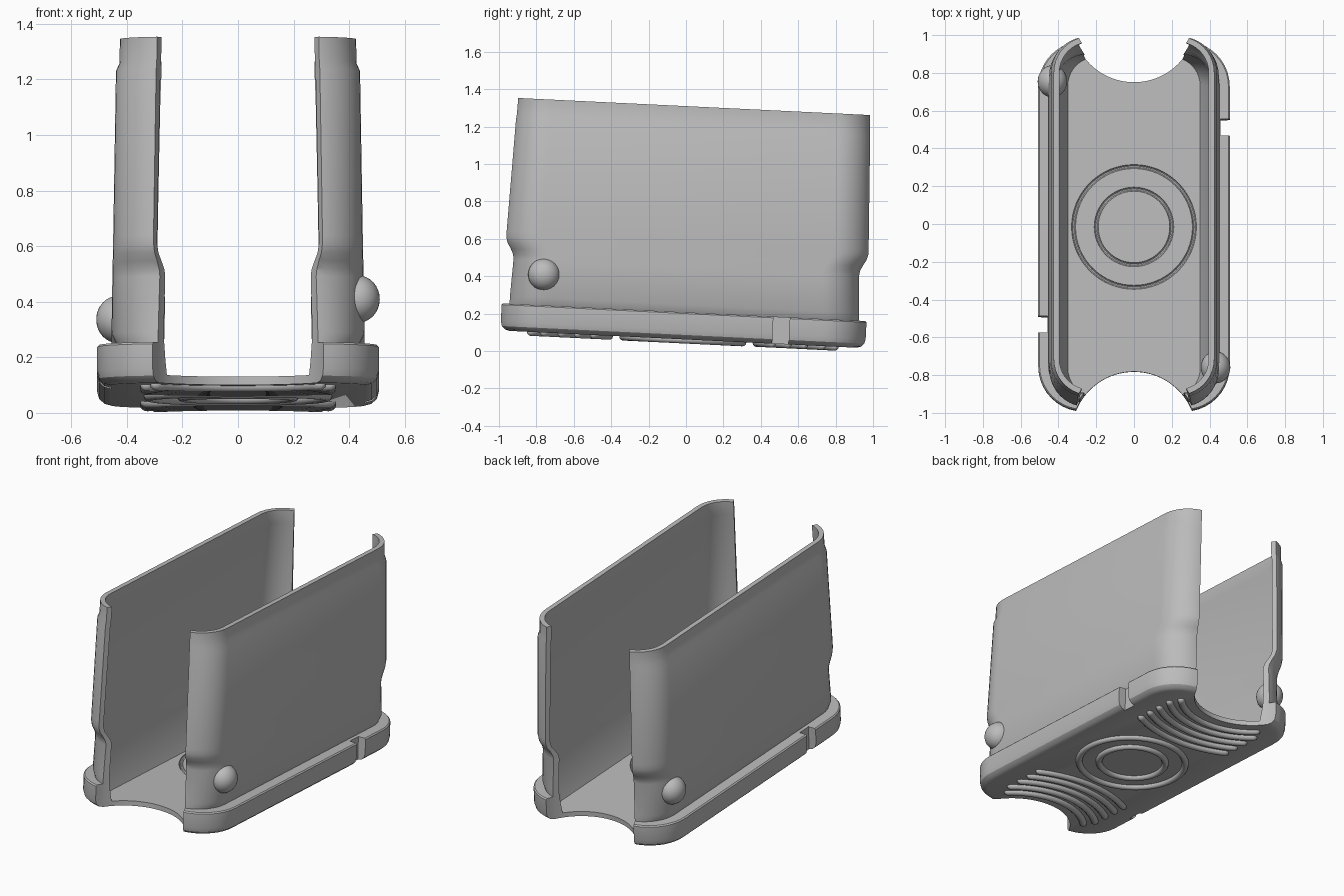
import bpy, bmesh, math
from mathutils import Matrix, Vector

if "Cube" in bpy.data.objects:
    bpy.data.objects.remove(bpy.data.objects["Cube"])

# single flat colour
grey = bpy.data.materials.new("plain_grey")
grey.diffuse_color = (0.5, 0.5, 0.5, 1)
grey.use_nodes = True
grey.node_tree.nodes["Principled BSDF"].inputs["Base Color"].default_value = grey.diffuse_color

# everything is built upright, then tilted slightly nose-down
TILT = Matrix.Translation((0, -0.017, 0.063)) @ Matrix.Rotation(-0.0485, 4, 'X')
CUT_Y, CUT_R = 1.097, 0.33      # round openings at both ends


def ring(z, hx, hy, r, n=10):
    """Rounded rectangle outline at height z."""
    pts = []
    for k, (sx, sy) in enumerate([(1, 1), (-1, 1), (-1, -1), (1, -1)]):
        for i in range(n + 1):
            a = math.pi / 2 * (k + i / n)
            pts.append((sx * (hx - r) + r * math.cos(a), sy * (hy - r) + r * math.sin(a), z))
    return pts


def loft(name, sections):
    """Skin a stack of rounded rectangles and cap both ends."""
    bm = bmesh.new()
    rows = [[bm.verts.new(p) for p in ring(*s)] for s in sections]
    m = len(rows[0])
    for a, b in zip(rows, rows[1:]):
        for i in range(m):
            j = (i + 1) % m
            bm.faces.new((a[i], a[j], b[j], b[i]))
    bm.faces.new(rows[0][::-1])
    bm.faces.new(rows[-1])
    bmesh.ops.recalc_face_normals(bm, faces=bm.faces)
    me = bpy.data.meshes.new(name)
    bm.to_mesh(me)
    bm.free()
    ob = bpy.data.objects.new(name, me)
    bpy.context.collection.objects.link(ob)
    return ob


def cut(ob, cutter):
    """Subtract the cutter from the object and remove it."""
    cutter.hide_render = True
    mod = ob.modifiers.new("cut", 'BOOLEAN')
    mod.operation, mod.solver, mod.object = 'DIFFERENCE', 'EXACT', cutter
    bpy.ops.object.select_all(action='DESELECT')
    bpy.context.view_layer.objects.active = ob
    ob.select_set(True)
    bpy.ops.object.modifier_apply(modifier=mod.name)
    bpy.data.objects.remove(cutter)


def finish(ob, name, angle=35):
    """Name, colour, smooth and tilt a finished part."""
    ob.name = name
    ob.data.materials.clear()
    ob.data.materials.append(grey)
    bpy.ops.object.select_all(action='DESELECT')
    bpy.context.view_layer.objects.active = ob
    ob.select_set(True)
    bpy.ops.object.shade_smooth_by_angle(angle=math.radians(angle))
    bpy.context.view_layer.update()
    ob.matrix_world = TILT @ ob.matrix_world


# base rim with rounded underside: z, half width, half length, corner radius
rim = [(0, .457, .93, .19), (.007, .482, .955, .215), (.024, .5, .973, .233),
       (.05, .507, .98, .24), (.138, .507, .98, .24), (.145, .5, .973, .233)]
# outer wall: undercut foot, waist, shoulder, recessed top strip
wall = [(.145, .435, .942, .2), (.185, .455, .937, .2), (.385, .452, .927, .2),
        (.41, .452, .931, .2), (.44, .451, .947, .2), (.47, .45, .968, .2),
        (.5, .449, .977, .2), (.53, .449, .977, .2), (1.13, .439, .954, .19),
        (1.16, .426, .953, .19), (1.246, .425, .95, .19)]
# inner wall follows the outer one, then slopes in to the floor
inner = [(z, hx - .03, hy - .03, r - .03) for z, hx, hy, r in reversed(wall[2:])]
inner += [(.16, .40, .907, .17), (.03, .35, .90, .15)]
body = loft("sleeve_body", rim + wall + inner)

# round openings through both ends
for s in (-1, 1):
    bpy.ops.mesh.primitive_cylinder_add(vertices=96, radius=CUT_R, depth=4,
                                        location=(0, s * CUT_Y, 0.5))
    cut(body, bpy.context.object)

# notches in the rim, diagonal to each other
for s in (-1, 1):
    bpy.ops.mesh.primitive_cube_add(size=1, location=(s * .557, s * .522, .05))
    bpy.context.object.scale = (.2, .088, .3)
    cut(body, bpy.context.object)

# ring grooves in the floor
for r in (.2, .32):
    bpy.ops.mesh.primitive_torus_add(major_radius=r, minor_radius=.011, location=(0, 0, .031),
                                     major_segments=64, minor_segments=10)
    cut(body, bpy.context.object)
finish(body, "sleeve_body", 30)

# rounded side buttons
for s, side in ((1, "right"), (-1, "left")):
    bpy.ops.mesh.primitive_uv_sphere_add(segments=32, ring_count=16, radius=1,
                                         location=(s * .432, -s * .758, .31))
    ob = bpy.context.object
    ob.scale = (.078, .085, .085)
    finish(ob, side + "_button")

# raised rings under the base
for r, label in ((.2, "inner"), (.32, "outer")):
    bpy.ops.mesh.primitive_torus_add(major_radius=r, minor_radius=.02, location=(0, 0, -.002),
                                     major_segments=64, minor_segments=12)
    finish(bpy.context.object, label + "_grip_ring")

# curved grip ridges around each opening, with rounded ends
for s, side in ((-1, "front"), (1, "back")):
    for k in range(5):
        r = .41 + .073 * k
        half = math.asin(min(.33, .72 * r) / r)
        bm = bmesh.new()
        n, m, rows = 24, 10, []
        for i in range(-2, n + 3):
            t = min(max(i, 0), n) / n
            over = max(-i, i - n, 0)              # two extra rows round off each end
            rad = .022 * (1, .7, .15)[over]
            a = -half + 2 * half * t + math.copysign((0, .016, .022)[over] / r, t - .5)
            out = Vector((math.sin(a), -s * math.cos(a), 0))
            c = Vector((0, s * CUT_Y, 0)) + out * r
            rows.append([bm.verts.new(c + out * rad * math.cos(b) + Vector((0, 0, rad * math.sin(b))))
                         for b in (2 * math.pi * j / m for j in range(m))])
        for p, q in zip(rows, rows[1:]):
            for j in range(m):
                bm.faces.new((p[j], p[(j + 1) % m], q[(j + 1) % m], q[j]))
        bm.faces.new(rows[0])
        bm.faces.new(rows[-1][::-1])
        bmesh.ops.recalc_face_normals(bm, faces=bm.faces)
        me = bpy.data.meshes.new("ridge")
        bm.to_mesh(me)
        bm.free()
        ob = bpy.data.objects.new("ridge", me)
        bpy.context.collection.objects.link(ob)
        finish(ob, f"{side}_grip_ridge_{k + 1}", 60)
